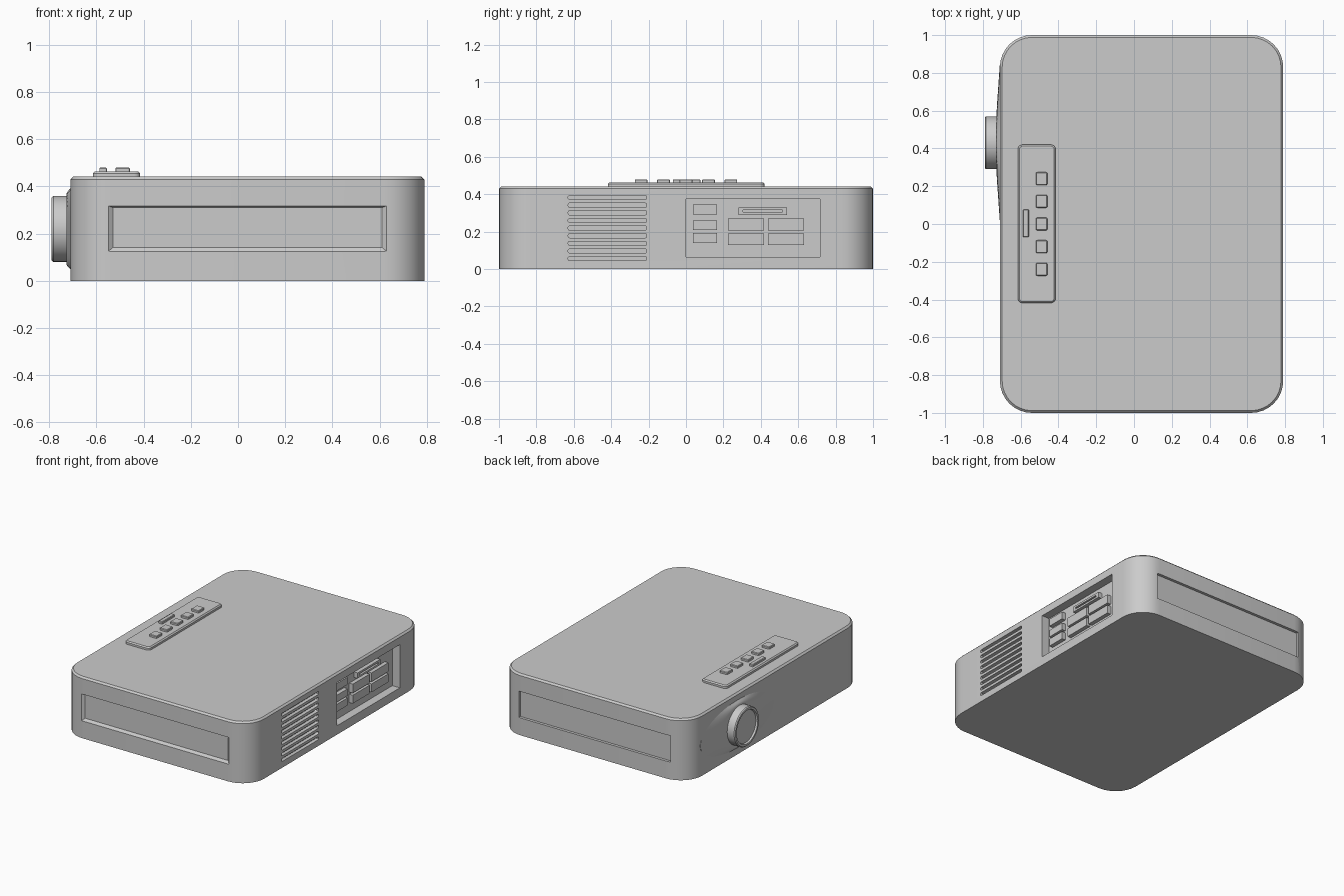
import bpy, bmesh, math

if "Cube" in bpy.data.objects:
    bpy.data.objects.remove(bpy.data.objects["Cube"])

grey = bpy.data.materials.new("plain grey")
grey.diffuse_color = (0.6, 0.6, 0.6, 1)
grey.use_nodes = True
grey.node_tree.nodes["Principled BSDF"].inputs["Base Color"].default_value = grey.diffuse_color


def rrect(a0, a1, b0, b1, r, n):
    """Outline of a rounded rectangle in 2D."""
    if r <= 0:
        return [(a1, b1), (a0, b1), (a0, b0), (a1, b0)]
    pts = []
    for k, (ca, cb) in enumerate([(a1 - r, b1 - r), (a0 + r, b1 - r), (a0 + r, b0 + r), (a1 - r, b0 + r)]):
        for i in range(n + 1):
            t = math.pi / 2 * (k + i / n)
            pts.append((ca + r * math.cos(t), cb + r * math.sin(t)))
    return pts


def ellipse(a, b, ra, rb, n=40):
    return [(a + ra * math.cos(2 * math.pi * i / n), b + rb * math.sin(2 * math.pi * i / n)) for i in range(n)]


def place(axis, p, d):
    return {'x': (d, p[0], p[1]), 'y': (p[0], d, p[1]), 'z': (p[0], p[1], d)}[axis]


def loft(bm, axis, layers):
    """Closed skin through 2D outlines; layers = [(depth, outline), ...]."""
    rings = [[bm.verts.new(place(axis, p, d)) for p in o] for d, o in layers]
    for r0, r1 in zip(rings, rings[1:]):
        n = len(r0)
        for i in range(n):
            bm.faces.new((r0[i], r0[(i + 1) % n], r1[(i + 1) % n], r1[i]))
    bm.faces.new(rings[0])
    bm.faces.new(rings[-1])


def block(bm, axis, d0, d1, a0, a1, b0, b1, r=0.0, n=3, ch=0.0):
    """Rounded block from d0 to d1, with an optional chamfer at d1."""
    layers = [(d0, rrect(a0, a1, b0, b1, r, n))]
    if ch:
        s = 1 if d1 > d0 else -1
        layers += [(d1 - s * ch, rrect(a0, a1, b0, b1, r, n)),
                   (d1, rrect(a0 + ch, a1 - ch, b0 + ch, b1 - ch, max(r - ch, 0), n))]
    else:
        layers.append((d1, rrect(a0, a1, b0, b1, r, n)))
    loft(bm, axis, layers)


def finish(bm, name):
    bmesh.ops.recalc_face_normals(bm, faces=bm.faces)
    me = bpy.data.meshes.new(name)
    bm.to_mesh(me)
    bm.free()
    me.materials.append(grey)
    ob = bpy.data.objects.new(name, me)
    bpy.context.collection.objects.link(ob)
    return ob


def smooth(ob):
    bpy.ops.object.select_all(action='DESELECT')
    ob.select_set(True)
    bpy.context.view_layer.objects.active = ob
    bpy.ops.object.shade_smooth_by_angle(angle=math.radians(30))


X0, X1 = -0.71, 0.79

# main case with chamfered top edge
bm = bmesh.new()
block(bm, 'z', 0, 0.442, X0, X1, -1, 1, 0.17, 8, 0.012)
case = finish(bm, "case")

# recesses: port bay, vent slots, front and back panels
bm = bmesh.new()
block(bm, 'x', X1 - 0.06, X1 + 0.1, 0.0, 0.717, 0.064, 0.376)
for i in range(9):
    z = 0.056 + i * 0.0408
    block(bm, 'x', X1 - 0.025, X1 + 0.1, -0.63, -0.21, z - 0.011, z + 0.011, 0.008)
block(bm, 'y', 0.98, 1.1, -0.575, 0.635, 0.125, 0.315)
loft(bm, 'y', [(-0.985, rrect(-0.53, 0.61, 0.142, 0.31, 0, 1)),
               (-1.0, rrect(-0.55, 0.63, 0.125, 0.318, 0, 1)),
               (-1.1, rrect(-0.55, 0.63, 0.125, 0.318, 0, 1))])
cutter = finish(bm, "recess_cutter")
cutter.hide_render = True
mod = case.modifiers.new("recesses", 'BOOLEAN')
mod.operation = 'DIFFERENCE'
mod.solver = 'EXACT'
mod.object = cutter
bpy.context.view_layer.objects.active = case
bpy.ops.object.modifier_apply(modifier=mod.name)
bpy.data.objects.remove(cutter)
smooth(case)

# sockets standing in the port bay
bm = bmesh.new()
xf = X1 - 0.061
for z0, z1 in ((0.14, 0.194), (0.21, 0.26), (0.291, 0.344)):
    block(bm, 'x', xf, xf + 0.03, 0.037, 0.167, z0, z1)
for y0 in (0.225, 0.439):
    for z0, z1 in ((0.13, 0.19), (0.206, 0.27)):
        block(bm, 'x', xf, xf + 0.03, y0, y0 + 0.193, z0, z1)
# card slot: frame of four bars
for y0, y1, z0, z1 in ((0.28, 0.54, 0.29, 0.304), (0.28, 0.54, 0.316, 0.33),
                       (0.28, 0.304, 0.304, 0.316), (0.516, 0.54, 0.304, 0.316)):
    block(bm, 'x', xf, xf + 0.03, y0, y1, z0, z1)
finish(bm, "sockets")

# swelling of the case around the lens
YC, ZC = 0.43, 0.22
bm = bmesh.new()
loft(bm, 'x', [(X0 + 0.02, ellipse(YC, ZC, 0.43, 0.175)),
               (X0, ellipse(YC, ZC, 0.42, 0.172)),
               (X0 - 0.007, ellipse(YC, ZC, 0.32, 0.165)),
               (X0 - 0.014, ellipse(YC, ZC, 0.22, 0.157)),
               (X0 - 0.018, ellipse(YC, ZC, 0.155, 0.15))])
smooth(finish(bm, "lens_swelling"))

# lens barrel with rim and sunken glass
bm = bmesh.new()
loft(bm, 'x', [(x, ellipse(YC, ZC, r, r)) for x, r in
               ((-0.70, 0.14), (-0.783, 0.14), (-0.79, 0.134), (-0.79, 0.12), (-0.778, 0.115))])
smooth(finish(bm, "lens_barrel"))

# control strip on top
bm = bmesh.new()
block(bm, 'z', 0.436, 0.464, -0.615, -0.415, -0.418, 0.42, 0.025, 4, 0.008)
smooth(finish(bm, "control_strip"))

# square buttons and the indicator bar
bm = bmesh.new()
for i in range(5):
    y = (i - 2) * 0.12
    block(bm, 'z', 0.46, 0.48, -0.52, -0.458, y - 0.034, y + 0.034, 0.008, 2, 0.004)
block(bm, 'z', 0.46, 0.48, -0.588, -0.556, -0.07, 0.077, 0.006, 2, 0.004)
finish(bm, "buttons")

# recentre on x = 0 is already given by lens tip (-0.79) and right wall (0.79)
